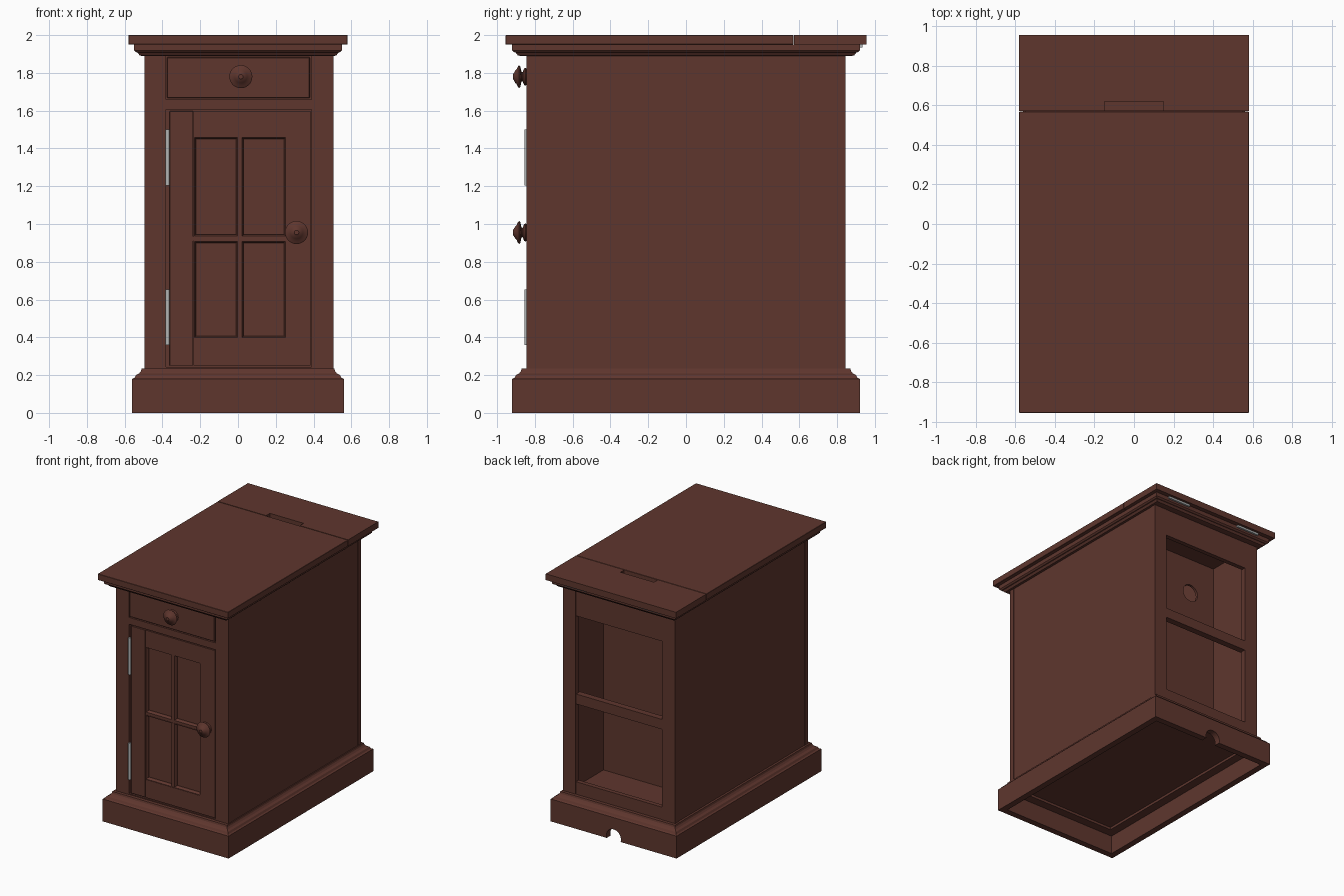
import bpy, bmesh, math
from mathutils import Vector

cube = bpy.data.objects.get("Cube")
if cube:
    bpy.data.objects.remove(cube, do_unlink=True)


def material(name, rgb, metallic=0.0):
    m = bpy.data.materials.new(name)
    m.use_nodes = True
    m.diffuse_color = (*rgb, 1)
    node = m.node_tree.nodes["Principled BSDF"]
    node.inputs["Base Color"].default_value = (*rgb, 1)
    node.inputs["Roughness"].default_value = 0.6
    return m


WOOD = material("reddish brown wood", (0.114, 0.037, 0.027))
STEEL = material("pale steel", (0.45, 0.47, 0.47))
CX = 0.005            # the carcass sits a hair off the middle
FRONT, BACK = -0.845, 0.845


def finish(bm, name, mat, bevel=0.0):
    bmesh.ops.recalc_face_normals(bm, faces=bm.faces)
    mesh = bpy.data.meshes.new(name)
    bm.to_mesh(mesh)
    bm.free()
    mesh.materials.append(mat)
    ob = bpy.data.objects.new(name, mesh)
    bpy.context.collection.objects.link(ob)
    if bevel:
        mod = ob.modifiers.new("soft_edges", 'BEVEL')
        mod.width, mod.segments = bevel, 1
    return ob


def box(name, x, y, z, mat=WOOD, bevel=0.0):
    """Box from three (low, high) ranges."""
    bm = bmesh.new()
    bmesh.ops.create_cube(bm, size=1)
    for v in bm.verts:
        v.co = Vector(r[0] if c < 0 else r[1] for c, r in zip(v.co, (x, y, z)))
    return finish(bm, name, mat, bevel)


def frame(name, centre, half, profile, upright=False):
    """Closed (offset, height) profile swept around a mitred rectangle."""
    bm = bmesh.new()
    rings = []
    for off, h in profile:
        ring = []
        for sx, sy in ((-1, -1), (1, -1), (1, 1), (-1, 1)):
            u = centre[0] + sx * (half[0] + off)
            v = centre[1] + sy * (half[1] + off)
            ring.append(bm.verts.new((u, h, v) if upright else (u, v, h)))
        rings.append(ring)
    for a, b in zip(rings, rings[1:] + rings[:1]):
        for i in range(4):
            j = (i + 1) % 4
            bm.faces.new((a[i], a[j], b[j], b[i]))
    return finish(bm, name, WOOD)


def cylinder(name, loc, radius, depth, axis, mat=WOOD, sides=32):
    bm = bmesh.new()
    bmesh.ops.create_cone(bm, cap_ends=True, segments=sides, radius1=radius,
                          radius2=radius, depth=depth)
    ob = finish(bm, name, mat)
    ob.location = loc
    if axis == 'Y':
        ob.rotation_euler.x = math.pi / 2
    return ob


def smooth(ob, angle=35):
    bpy.ops.object.select_all(action='DESELECT')
    ob.select_set(True)
    bpy.context.view_layer.objects.active = ob
    bpy.ops.object.shade_smooth_by_angle(angle=math.radians(angle))


def cut(target, cutter):
    mod = target.modifiers.new("cut", 'BOOLEAN')
    mod.operation, mod.object, mod.solver = 'DIFFERENCE', cutter, 'EXACT'
    cutter.hide_render = True
    cutter.hide_viewport = True


# Plinth with stepped moulding, hollow below, cable notch at the back
plinth = frame("plinth", (0, 0), (0.56, 0.92), [
    (0, 0), (0, 0.18), (-0.012, 0.186), (-0.02, 0.2), (-0.036, 0.208),
    (-0.046, 0.22), (-0.05, 0.235), (-0.12, 0.235), (-0.12, 0.15),
    (-0.05, 0.15), (-0.05, 0)])
cut(plinth, cylinder("plinth_notch_cutter", (0, 0.9, 0.02), 0.065, 0.2, 'Y'))
box("floor_board", (-0.47, 0.47), (-0.83, 0.83), (0.17, 0.235))

# Cornice under the top, with a closing board
frame("cornice", (0, 0), (0.55, 0.92), [
    (0, 1.95), (0, 1.918), (-0.008, 1.91), (-0.018, 1.908), (-0.03, 1.892),
    (-0.042, 1.89), (-0.12, 1.89), (-0.12, 1.95)])
box("closing_board", (-0.47, 0.47), (-0.83, 0.83), (1.89, 1.948))

# Table top and hinged rear lid with a finger slot
box("table_top", (-0.58, 0.58), (-0.955, 0.568), (1.95, 2.0), bevel=0.002)
lid = box("rear_lid", (-0.58, 0.58), (0.572, 0.955), (1.95, 2.0))
slot = box("finger_slot_cutter", (-0.15, 0.15), (0.5, 0.62), (1.957, 2.1))
cut(lid, slot)

# Side panels and corner stiles
for s, side in ((-1, "right"), (1, "left")):
    def across(a, b):
        return sorted((CX + s * a, CX + s * b))
    box(side + "_side_panel", across(0.46, 0.497), (-0.807, 0.807), (0.2, 1.89))
    box(side + "_front_stile", across(0.385, 0.5), (FRONT, -0.805), (0.2, 1.89))
    box(side + "_back_stile", across(0.385, 0.5), (0.805, BACK), (0.2, 1.89))

# Open back: rails and the inner partition with a cable hole
inner = (CX - 0.39, CX + 0.39)
box("back_top_rail", inner, (0.807, BACK - 0.002), (1.67, 1.89))
box("back_middle_rail", inner, (0.79, BACK - 0.004), (0.96, 1.04))
box("back_bottom_rail", inner, (0.807, BACK - 0.002), (0.2, 0.335))
partition = box("partition", (-0.456, 0.466), (0.365, 0.385), (0.2, 1.9))
cut(partition, cylinder("cable_hole_cutter", (-0.23, 0.375, 1.6), 0.07, 0.2, 'Y'))

# Front rails and backing
box("front_backing", (-0.42, 0.43), (-0.812, -0.8), (0.2, 1.89))
box("front_middle_rail", inner, (FRONT + 0.002, -0.805), (1.605, 1.66))
box("front_bottom_rail", inner, (FRONT + 0.002, -0.805), (0.2, 0.242))

# Drawer front
box("drawer_front", (-0.375, 0.38), (FRONT + 0.004, -0.805), (1.666, 1.883), bevel=0.003)

# Door built from stiles, rails and glazing bars
DOOR = (FRONT + 0.002, -0.805)
box("door_hinge_stile", (-0.362, -0.237), DOOR, (0.25, 1.597), bevel=0.002)
box("door_lock_stile", (0.255, 0.385), DOOR, (0.25, 1.597))
for name, z in (("top", (1.46, 1.597)), ("bottom", (0.25, 0.395))):
    box("door_" + name + "_rail", (-0.235, 0.256), DOOR, z)
BAR = (FRONT + 0.008, -0.808)
box("glazing_bar_vertical", (0, 0.02), BAR, (0.39, 1.465))
box("glazing_bar_horizontal", (-0.237, 0.256), BAR, (0.91, 0.935))

# Bevelled beads around the four panes
for x0, x1 in ((-0.235, 0.003), (0.017, 0.257)):
    for z0, z1 in ((0.393, 0.913), (0.932, 1.462)):
        frame("pane_bead", ((x0 + x1) / 2, (z0 + z1) / 2),
              ((x1 - x0) / 2, (z1 - z0) / 2),
              [(0, FRONT + 0.005), (-0.005, FRONT + 0.005),
               (-0.013, FRONT + 0.02), (-0.013, -0.81), (0, -0.81)],
              upright=True)

# Turned knobs: (radius, distance out from the front)
KNOB = [(0.03, -0.01), (0.048, 0.004), (0.044, 0.012), (0.024, 0.02),
        (0.026, 0.026), (0.054, 0.032), (0.061, 0.039), (0.052, 0.046),
        (0.038, 0.052), (0.034, 0.058), (0.02, 0.066), (0.012, 0.072)]
for name, x, z in (("drawer_knob", 0.015, 1.78), ("door_knob", 0.31, 0.955)):
    bm = bmesh.new()
    sides = 32
    rings = [[bm.verts.new((r * math.cos(math.tau * i / sides), -d,
                            r * math.sin(math.tau * i / sides)))
              for i in range(sides)] for r, d in KNOB]
    for a, b in zip(rings, rings[1:]):
        for i in range(sides):
            j = (i + 1) % sides
            bm.faces.new((a[i], a[j], b[j], b[i]))
    bm.faces.new(rings[0])
    bm.faces.new(rings[-1])
    knob = finish(bm, name, WOOD)
    knob.location = (x, FRONT, z)
    smooth(knob)

# Steel hinges on the door and beneath the lid
for name, z0, z1 in (("upper", 1.205, 1.5), ("lower", 0.36, 0.652)):
    barrel = cylinder(name + "_door_hinge", (-0.373, FRONT - 0.001, (z0 + z1) / 2),
                      0.01, z1 - z0, 'Z', STEEL, 16)
    smooth(barrel)
for name, x in (("left", 0.335), ("right", -0.335)):
    box(name + "_lid_hinge", (x - 0.1, x + 0.1), (0.919, 0.935), (1.935, 1.951), STEEL)
